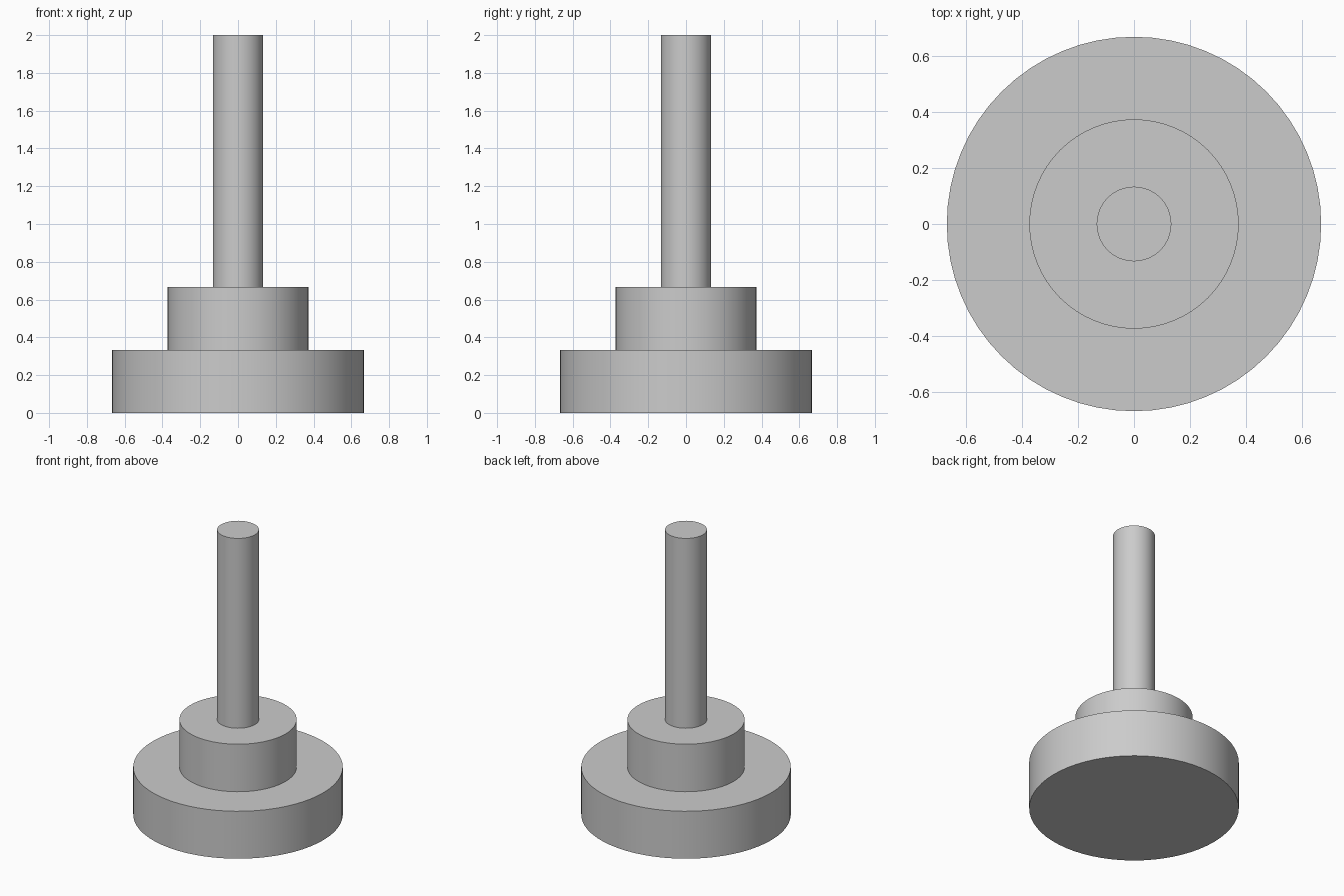
import bpy
import math

if "Cube" in bpy.data.objects:
    bpy.data.objects.remove(bpy.data.objects["Cube"], do_unlink=True)

# One plain grey for the whole model
grey = bpy.data.materials.new("plain_grey")
grey.use_nodes = True
colour = (0.6, 0.6, 0.6, 1)
grey.diffuse_color = colour
grey.node_tree.nodes["Principled BSDF"].inputs["Base Color"].default_value = colour


def round_part(name, radius, bottom, top):
    """Upright smooth cylinder between two heights."""
    bpy.ops.mesh.primitive_cylinder_add(
        vertices=64, radius=radius, depth=top - bottom,
        location=(0, 0, (bottom + top) / 2))
    part = bpy.context.object
    part.name = part.data.name = name
    part.data.materials.append(grey)
    bpy.ops.object.shade_smooth_by_angle(angle=math.radians(30))
    return part


# Wide base, narrower collar and tall shaft, stacked on one axis
round_part("base_disc", 0.667, 0, 0.333)
round_part("collar", 0.373, 0.333, 0.667)
round_part("shaft", 0.133, 0.667, 2)
